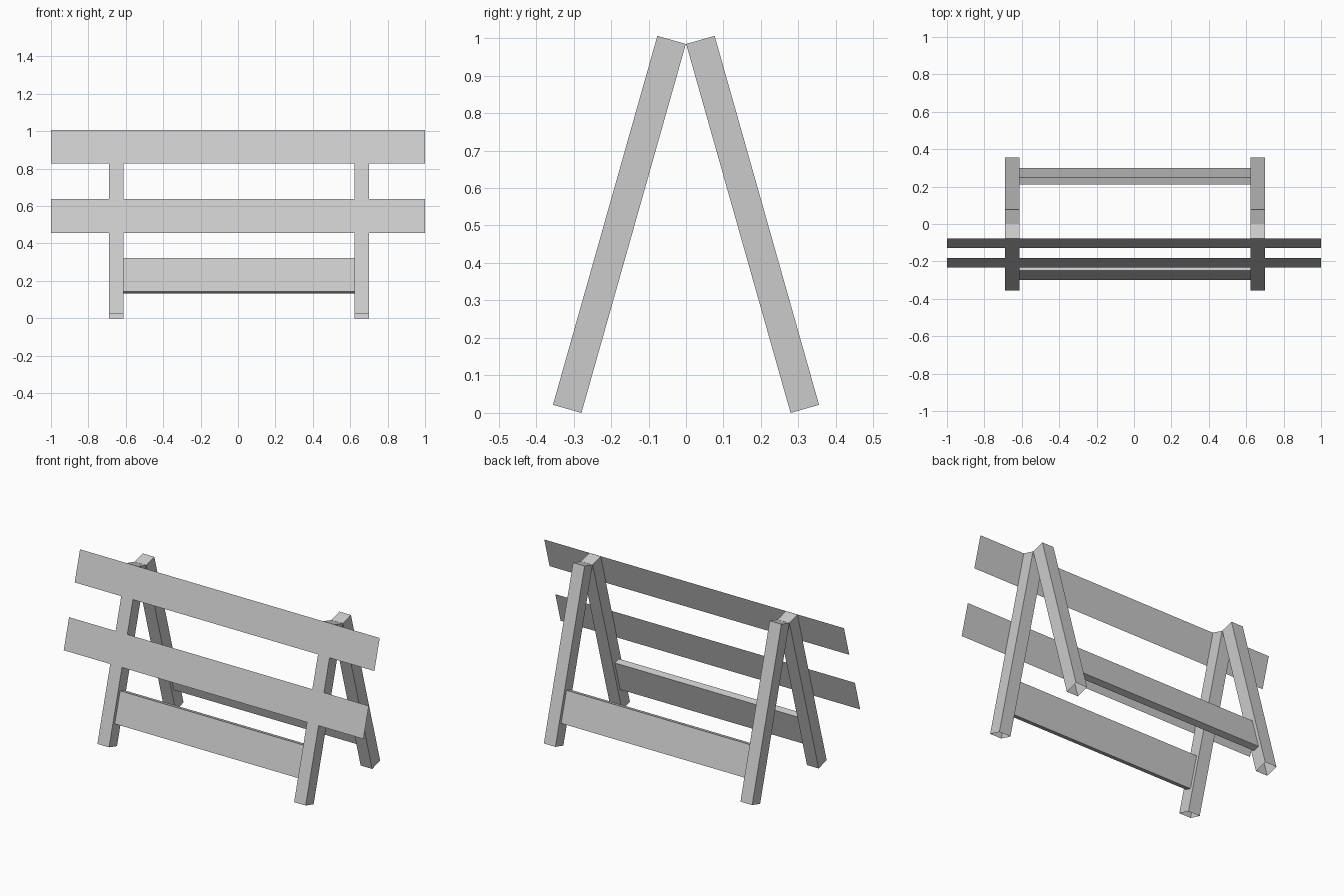
import bpy, bmesh, math

if "Cube" in bpy.data.objects:
    bpy.data.objects.remove(bpy.data.objects["Cube"])

TILT = math.radians(15.8)
SIN, COS = math.sin(TILT), math.cos(TILT)
FOOT = 0.279            # inner foot edge, distance from centre
LEG_L, LEG_W = 1.023, 0.079
BOARD_H = 0.187
LEFT, RIGHT = (-0.69, -0.612), (0.623, 0.70)


def point(side, x, u, v):
    """u runs up the leaning leg, v points outward from its inner face."""
    return (x, side * (FOOT - u * SIN + v * COS), u * COS + v * SIN)


def finish(name, bm):
    mesh = bpy.data.meshes.new(name)
    bm.to_mesh(mesh)
    bm.free()
    obj = bpy.data.objects.new(name, mesh)
    bpy.context.collection.objects.link(obj)
    return obj


def beam(name, side, xs, us, vs, open_bottom=False):
    bm = bmesh.new()
    rings = []
    for u in us:
        corners = [(xs[0], vs[0]), (xs[1], vs[0]), (xs[1], vs[1]), (xs[0], vs[1])]
        rings.append([bm.verts.new(point(side, x, u, v)) for x, v in corners])
    low, high = rings
    for i in range(4):
        j = (i + 1) % 4
        bm.faces.new((low[i], low[j], high[j], high[i]))
    bm.faces.new(high)
    bottom = bm.faces.new(low)
    bmesh.ops.recalc_face_normals(bm, faces=bm.faces[:])
    if open_bottom:
        bmesh.ops.delete(bm, geom=[bottom], context='FACES_ONLY')
    return finish(name, bm)


def flat_board(name, top):
    bm = bmesh.new()
    v = LEG_W + 0.001
    corners = [(-1, top - BOARD_H), (1, top - BOARD_H), (1, top), (-1, top)]
    bm.faces.new([bm.verts.new(point(-1, x, u, v)) for x, u in corners])
    return finish(name, bm)


# A-frame legs and lower stretchers, front and back
for side, label in ((-1, "front"), (1, "back")):
    for xs, end in ((LEFT, "left"), (RIGHT, "right")):
        beam(f"{label}_leg_{end}", side, xs, (0, LEG_L), (0, LEG_W), open_bottom=True)
    beam(f"{label}_stretcher", side, (LEFT[1], RIGHT[0]),
         (0.131, 0.131 + BOARD_H), (0.02, 0.059))

# Thin barrier boards on the front legs
flat_board("upper_barrier_board", LEG_L)
flat_board("lower_barrier_board", 0.639)
